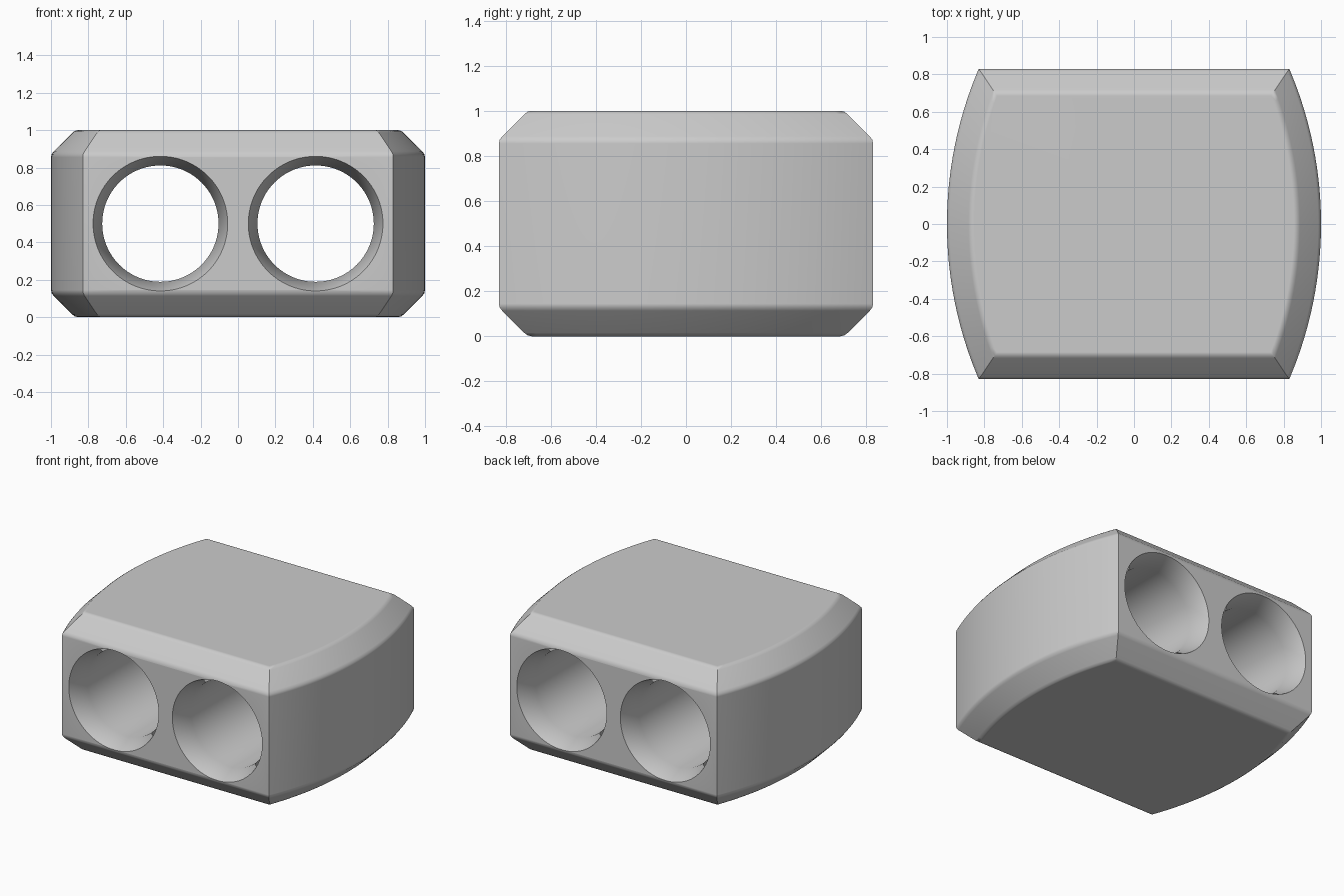
import bpy
import bmesh
import math

cube = bpy.data.objects.get("Cube")
if cube:
    bpy.data.objects.remove(cube, do_unlink=True)

HALF_DEPTH, HALF_WIDTH, BULGE = 0.83, 1.0, 0.17
ARC_RADIUS = (HALF_DEPTH ** 2 + BULGE ** 2) / (2 * BULGE)
ARC_STEPS = 32

grey = bpy.data.materials.new("light grey")
grey.use_nodes = True
colour = (0.6, 0.6, 0.6, 1)
grey.diffuse_color = colour
grey.node_tree.nodes["Principled BSDF"].inputs["Base Color"].default_value = colour


def outline(inset):
    """Flat front and back, bowed sides, moved inwards by inset."""
    half = HALF_DEPTH - inset
    radius = ARC_RADIUS - inset
    centre = HALF_WIDTH - ARC_RADIUS
    side = []
    for i in range(ARC_STEPS + 1):
        y = half * (2 * i / ARC_STEPS - 1)
        side.append((centre + math.sqrt(radius ** 2 - y ** 2), y))
    return side + [(-x, -y) for x, y in side]


def skin(bm, rings):
    """Join rings of points into a closed solid."""
    loops = [[bm.verts.new(p) for p in ring] for ring in rings]
    for a, b in zip(loops, loops[1:]):
        for i in range(len(a)):
            j = (i + 1) % len(a)
            bm.faces.new((a[i], a[j], b[j], b[i]))
    bm.faces.new(loops[0])
    bm.faces.new(loops[-1])
    bmesh.ops.recalc_face_normals(bm, faces=bm.faces)


def make_object(name, rings):
    bm = bmesh.new()
    skin(bm, rings)
    mesh = bpy.data.meshes.new(name)
    bm.to_mesh(mesh)
    bm.free()
    mesh.materials.append(grey)
    obj = bpy.data.objects.new(name, mesh)
    bpy.context.collection.objects.link(obj)
    return obj


# Block with softened chamfers along the top and bottom
upper = [(0, 0.855), (0.004, 0.872), (0.015, 0.887),
         (0.113, 0.985), (0.128, 0.996), (0.145, 1.0)]
profile = [(inset, 1 - z) for inset, z in reversed(upper)] + upper
block = make_object("spacer_block", [[(x, y, z) for x, y in outline(inset)]
                                     for inset, z in profile])

# Two through holes, flared at both mouths
flare = [(-0.93, 0.396), (-0.83, 0.36), (-0.69, 0.311)]
bore = flare + [(-y, r) for y, r in reversed(flare)]
SIDES = 96
cutters = []
for side, x in (("right", -0.415), ("left", 0.415)):
    rings = [[(x + r * math.cos(math.tau * i / SIDES), y,
               0.5 + r * math.sin(math.tau * i / SIDES)) for i in range(SIDES)]
             for y, r in bore]
    cutter = make_object(side + "_hole_cutter", rings)
    cutter.hide_render = True
    cutters.append(cutter)
    cut = block.modifiers.new(side + "_hole", "BOOLEAN")
    cut.operation = "DIFFERENCE"
    cut.solver = "EXACT"
    cut.object = cutter

# Bake the cuts, then drop the cutters
graph = bpy.context.evaluated_depsgraph_get()
cut_mesh = bpy.data.meshes.new_from_object(block.evaluated_get(graph))
block.modifiers.clear()
block.data = cut_mesh
for cutter in cutters:
    bpy.data.objects.remove(cutter, do_unlink=True)

# Smooth shading with crisp edges
bpy.ops.object.select_all(action="DESELECT")
block.select_set(True)
bpy.context.view_layer.objects.active = block
bpy.ops.object.shade_smooth_by_angle(angle=math.radians(30))
normals = block.modifiers.new("flat_faces", "WEIGHTED_NORMAL")
normals.keep_sharp = True
